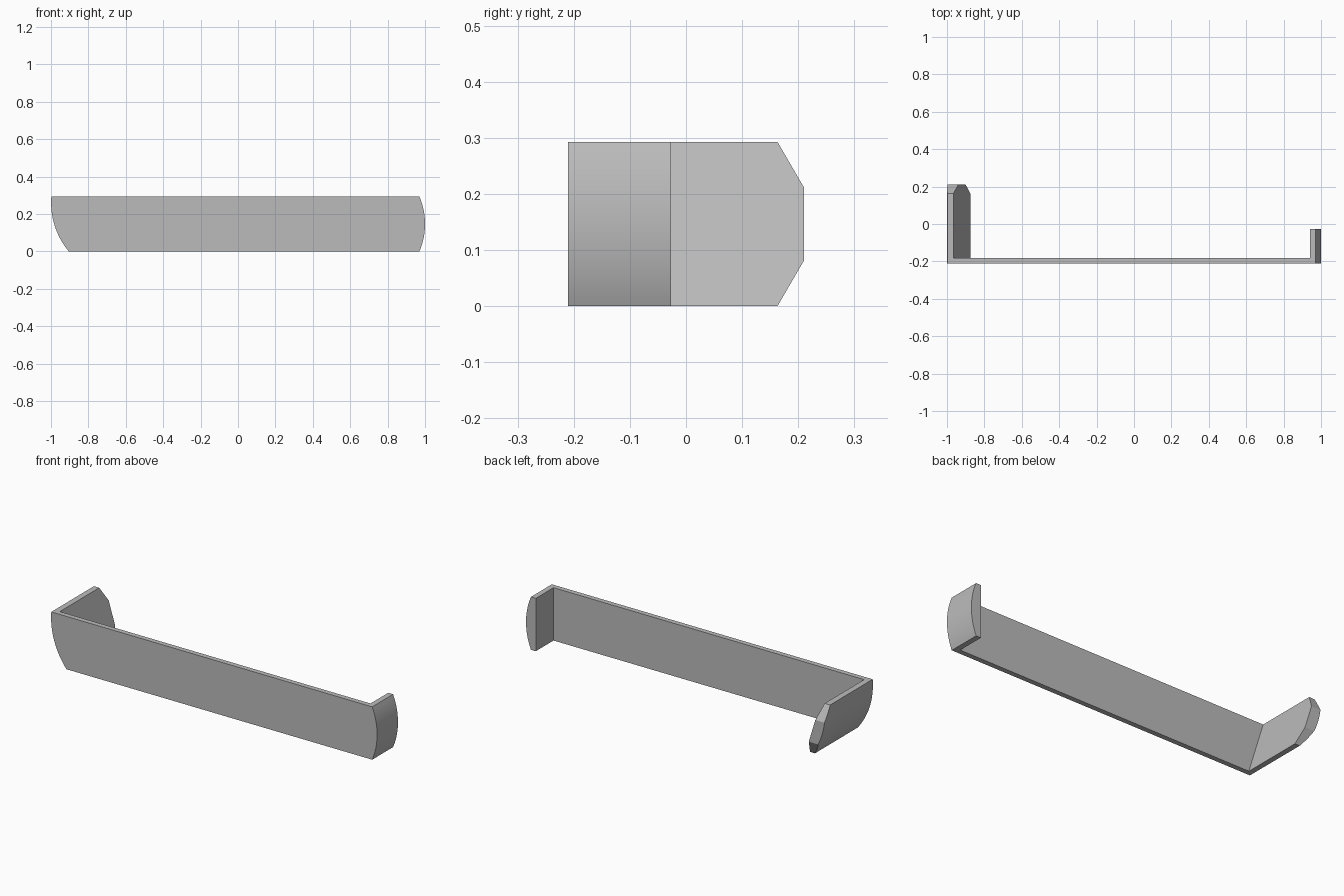
import bpy, bmesh, math
from mathutils import Vector

if "Cube" in bpy.data.objects:
    bpy.data.objects.remove(bpy.data.objects["Cube"])

H = 0.293                 # height
FRONT, BACK = -0.21, 0.21
PANEL_BACK = -0.182       # inner face of the long panel
SHORT_END = -0.027        # end of the short wing

mat = bpy.data.materials.new("plain grey")
mat.use_nodes = True
grey = (0.5, 0.5, 0.5, 1)
mat.diffuse_color = grey
mat.node_tree.nodes["Principled BSDF"].inputs["Base Color"].default_value = grey


def prism(name, points, direction):
    """Solid made by sweeping a planar outline along a direction."""
    bm = bmesh.new()
    face = bm.faces.new([bm.verts.new(p) for p in points])
    swept = bmesh.ops.extrude_face_region(bm, geom=[face])["geom"]
    verts = [g for g in swept if isinstance(g, bmesh.types.BMVert)]
    bmesh.ops.translate(bm, vec=direction, verts=verts)
    bmesh.ops.recalc_face_normals(bm, faces=bm.faces)
    mesh = bpy.data.meshes.new(name)
    bm.to_mesh(mesh)
    bm.free()
    mesh.materials.append(mat)
    obj = bpy.data.objects.new(name, mesh)
    bpy.context.collection.objects.link(obj)
    return obj


def arc(start, end, sagitta, steps=20):
    """Points (x, z) of an arc bulging to the right of start -> end."""
    a, b = Vector(start), Vector(end)
    chord = b - a
    side = Vector((chord.y, -chord.x)).normalized()
    half = 2 * math.atan(2 * sagitta / chord.length)
    radius = chord.length / (2 * math.sin(half))
    centre = (a + b) / 2 - side * (radius - sagitta)
    along = chord.normalized()
    angles = [half * (2 * i / steps - 1) for i in range(steps + 1)]
    return [centre + radius * (side * math.cos(t) + along * math.sin(t)) for t in angles]


# Full-depth body with bulging ends
outline = arc((0.97, 0), (0.97, H), 0.03) + arc((-0.998, H), (-0.905, 0), 0.03)
bracket = prism("bracket", [(p.x, FRONT, p.y) for p in outline], (0, BACK - FRONT, 0))

# Hollow between the wings, with one sloping side
slope = (0.965 - 0.875) / H
m = 0.1
hollow = [(-0.875 + slope * m, -m), (0.94, -m), (0.94, H + m), (-0.965 - slope * m, H + m)]
cutters = [prism("hollow_cutter", [(x, PANEL_BACK, z) for x, z in hollow], (0, 1, 0))]

# Shortened wing on the left
trim = [(0.8, -m), (1.2, -m), (1.2, H + m), (0.8, H + m)]
cutters.append(prism("wing_trim_cutter", [(x, SHORT_END, z) for x, z in trim], (0, 1, 0)))

# Chamfered corners of the long wing
dy, dz = BACK - 0.163, 0.081
for z, s in ((0, 1), (H, -1)):
    tri = [(0.163 - dy, z - s * dz), (BACK + dy, z + 2 * s * dz), (BACK + dy, z - s * dz)]
    cutters.append(prism("chamfer_cutter", [(-1.2, y, zz) for y, zz in tri], (0.5, 0, 0)))

bpy.context.view_layer.objects.active = bracket
for cutter in cutters:
    mod = bracket.modifiers.new("cut", "BOOLEAN")
    mod.operation = "DIFFERENCE"
    mod.solver = "EXACT"
    mod.object = cutter
    bpy.ops.object.modifier_apply(modifier=mod.name)
    bpy.data.objects.remove(cutter)

bpy.ops.object.select_all(action="DESELECT")
bracket.select_set(True)
bpy.ops.object.shade_smooth_by_angle(angle=math.radians(15))
